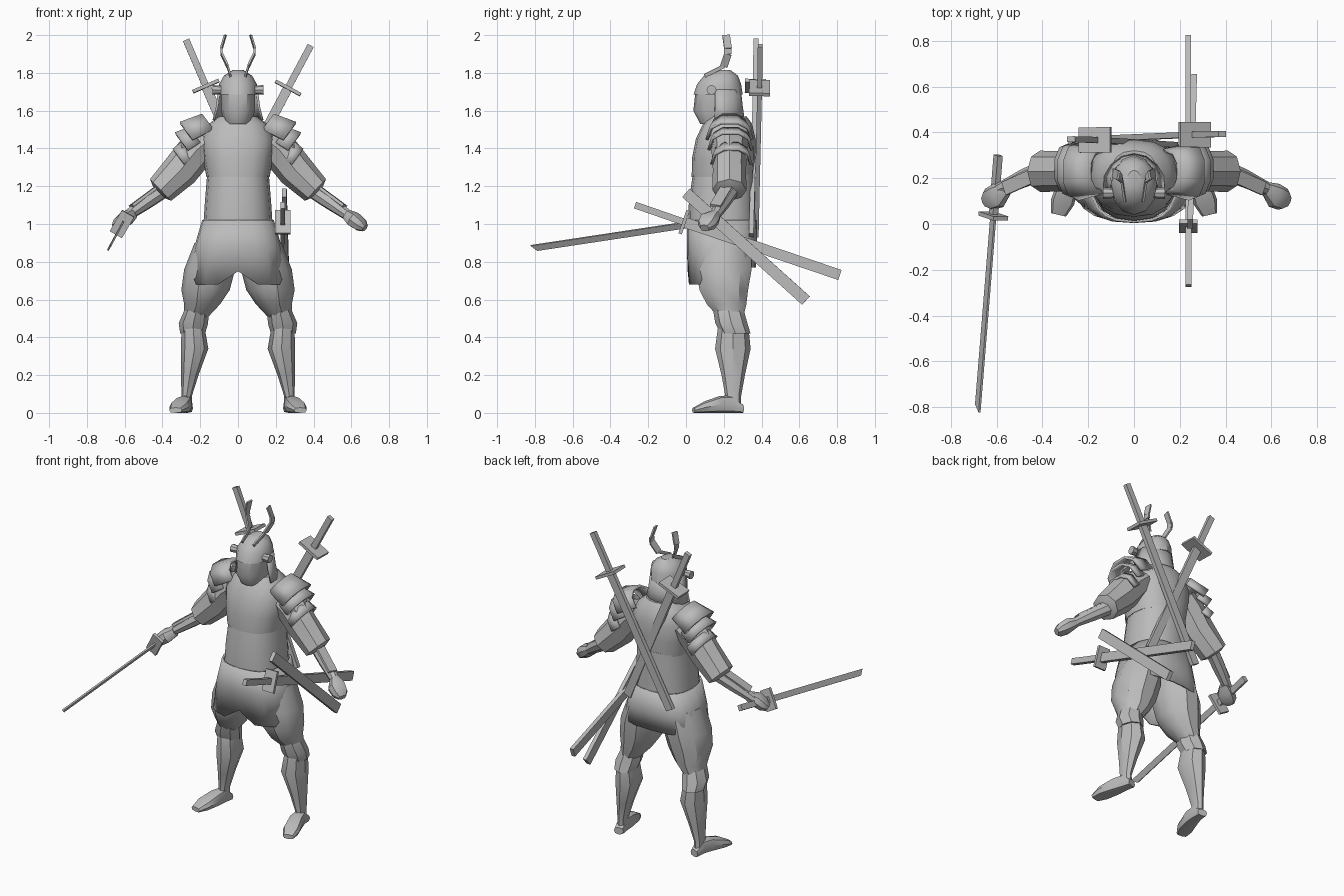
import bpy, bmesh
from math import cos, sin, pi, radians, copysign
from mathutils import Vector

old = bpy.data.objects.get("Cube")
if old:
    bpy.data.objects.remove(old, do_unlink=True)

GREY = (0.5, 0.5, 0.5, 1)
clay = bpy.data.materials.new("clay grey")
clay.use_nodes = True
clay.diffuse_color = GREY
clay.node_tree.nodes["Principled BSDF"].inputs["Base Color"].default_value = GREY
UP = Vector((0, 0, 1))


def finish(name, bm, s=1, thick=0, angle=35):
    for v in bm.verts:
        v.co.x *= s
    bmesh.ops.recalc_face_normals(bm, faces=bm.faces)
    me = bpy.data.meshes.new(name)
    bm.to_mesh(me)
    bm.free()
    me.materials.append(clay)
    for p in me.polygons:
        p.use_smooth = True
    me.set_sharp_from_angle(angle=radians(angle))
    ob = bpy.data.objects.new(name, me)
    bpy.context.collection.objects.link(ob)
    if thick:
        mod = ob.modifiers.new("thickness", "SOLIDIFY")
        mod.thickness = thick
        mod.offset = 0
    return ob


def loft(name, rings, axis=UP, sides=12, power=1.0, arc=None, s=1, thick=0, hem=None):
    """Skin rings of (x, y, z, radius across, radius up) set square to axis."""
    n = Vector(axis).normalized()
    if n.z > 0.99:
        u, w = Vector((1, 0, 0)), Vector((0, 1, 0))
    else:
        u = n.cross(UP).normalized()
        w = u.cross(n)
    a0, a1 = arc or (0, 360)
    count = sides + 1 if arc else sides
    bm = bmesh.new()
    loops = []
    for x, y, z, ru, rw in rings:
        loop = []
        for i in range(count):
            a = radians(a0 + (a1 - a0) * i / sides)
            c, d = cos(a), sin(a)
            p = Vector((x, y, z)) + u * ru * copysign(abs(c) ** power, c)
            loop.append(bm.verts.new(p + w * rw * copysign(abs(d) ** power, d)))
        loops.append(loop)
    if hem:
        for v in loops[-1]:
            v.co.z += hem(v.co)
    for lo, hi in zip(loops, loops[1:]):
        for i in range(count if not arc else sides):
            j = (i + 1) % count
            bm.faces.new((lo[i], lo[j], hi[j], hi[i]))
    if not arc and not thick:
        bm.faces.new(loops[0])
        bm.faces.new(loops[-1])
    return finish(name, bm, s, thick)


def bar(name, p0, p1, wide, thin, up, s=1, tip=0):
    """Box from p0 to p1, wide along up; tip slants the far end."""
    p0, p1 = Vector(p0), Vector(p1)
    n = (p1 - p0).normalized()
    side = n.cross(Vector(up)).normalized()
    top = side.cross(n)
    bm = bmesh.new()
    quads = []
    for p, cut in ((p0, 0), (p1, tip)):
        quads.append([bm.verts.new(p + top * a * wide / 2 + side * b * thin / 2 + n * cut * a / 2)
                      for a, b in ((1, 1), (1, -1), (-1, -1), (-1, 1))])
    bm.faces.new(quads[0])
    bm.faces.new(quads[1])
    for i in range(4):
        j = (i + 1) % 4
        bm.faces.new((quads[0][i], quads[0][j], quads[1][j], quads[1][i]))
    return finish(name, bm, s)


def sword(name, end, guard, tip, up, blade=(0.05, 0.025), plate=(0.14, 0.08), slant=0):
    end, guard, tip = Vector(end), Vector(guard), Vector(tip)
    step = (tip - guard).normalized() * 0.009
    bar(name + "_hilt", end, guard, 0.036, 0.026, up)
    bar(name + "_guard", guard - step, guard + step, *plate, up)
    bar(name + "_blade", guard, tip, *blade, up, tip=slant)


# Torso and skirt
loft("chest", [(0, .195, 1.25, .168, .165), (0, .2, 1.35, .185, .168), (0, .21, 1.45, .195, .158),
               (0, .22, 1.53, .155, .13), (0, .22, 1.57, .1, .1)], sides=16, power=.85)
loft("waist", [(0, .2, 1.27, .163, .163), (0, .19, 1.12, .175, .175), (0, .19, 1.0, .183, .178)],
     sides=16, power=.85)


def skirt_hem(p):
    if p.y < .12 and .1 < abs(p.x) < .24:
        return -.07
    return .02 if p.y > .3 else 0


loft("skirt", [(0, .19, 1.02, .184, .179), (0, .19, .88, .225, .18), (0, .19, .75, .255, .175)],
     sides=20, power=.75, thick=.012, hem=skirt_hem)

# Head, mask and helmet
loft("mask", [(0, .16, 1.53, .066, .085), (0, .162, 1.6, .09, .123), (0, .165, 1.7, .09, .115)],
     power=.9)
loft("helmet", [(0, .17, 1.685, .102, .13), (0, .175, 1.74, .1, .117), (0, .185, 1.785, .075, .09),
                (0, .19, 1.815, .03, .045)])
loft("neck_guard", [(0, .17, 1.71, .1, .115), (0, .17, 1.62, .112, .125), (0, .17, 1.55, .13, .135)],
     arc=(-8, 188), sides=8, thick=.012)

for side, s in (("left", 1), ("right", -1)):
    # Helmet fittings
    loft(side + "_helmet_knob", [(.09, .135, 1.71, .022, .022), (.135, .135, 1.71, .026, .026)],
         axis=(1, 0, 0), sides=8, s=s)
    horn = [(.04, .1, 1.785), (.055, .2, 1.835), (.087, .222, 1.9), (.088, .222, 1.93), (.067, .212, 2.0)]
    for k, (a, b) in enumerate(zip(horn, horn[1:])):
        bar(f"{side}_horn_{k}", a, b, .04 if k else .02, .01, (0, 1, -.5), s)

    # Layered shoulder plates
    plates = [((.13, .23, 1.5, .09, .1), (.24, .23, 1.445, .12, .115)),
              ((.2, .235, 1.43, .095, .1), (.265, .235, 1.39, .115, .115)),
              ((.24, .24, 1.35, .09, .1), (.285, .24, 1.315, .105, .1))]
    for k, rings in enumerate(plates):
        loft(f"{side}_shoulder_plate_{k}", rings, axis=(.8, 0, -.6), arc=(0, 180), sides=5,
             power=.8, s=s, thick=.016)

    # Arm and hand
    loft(side + "_sleeve", [(.16, .23, 1.44, .1, .08), (.22, .23, 1.39, .095, .1), (.3, .23, 1.29, .088, .098),
                            (.41, .23, 1.18, .09, .08), (.42, .23, 1.17, .045, .045)],
         axis=(.72, 0, -.7), sides=8, s=s)
    reach = (.18, -.08, -.13)
    loft(side + "_forearm", [(.4, .235, 1.175, .042, .042), (.48, .2, 1.12, .04, .04),
                             (.59, .15, 1.04, .028, .028)], axis=reach, sides=8, s=s)
    bar(side + "_bracer", (.43, .215, 1.195), (.565, .155, 1.095), .016, .06, (.5, 0, 1), s)
    hand = [(.575, .155, 1.05, .03, .03), (.612, .125, 1.025, .055, .042),
            (.65, .108, .995, .05, .036), (.672, .098, .978, .025, .02)]
    if s < 0:
        hand = [(x - .02, y, z + .005, a, b) for x, y, z, a, b in hand]
    loft(side + "_hand", hand, axis=reach, sides=8, power=.8, s=s)

    # Leg, knee guard and foot
    loft(side + "_thigh", [(.12, .2, .9, .11, .15), (.15, .2, .76, .135, .155), (.172, .2, .65, .128, .135),
                           (.19, .215, .575, .095, .11), (.225, .24, .5, .06, .065)], sides=10, s=s)
    loft(side + "_knee_guard", [(.215, .22, .565, .06, .08), (.236, .24, .475, .078, .085),
                                (.24, .262, .42, .066, .08)], sides=8, s=s)
    loft(side + "_shin", [(.238, .25, .46, .06, .08), (.23, .248, .34, .073, .094),
                          (.255, .25, .2, .046, .062), (.272, .25, .09, .028, .042),
                          (.272, .25, .04, .03, .042)], sides=8, s=s)
    loft(side + "_foot", [(.268, .3, .022, .03, .022), (.275, .24, .046, .035, .046), (.287, .18, .045, .045, .045),
                          (.312, .095, .03, .052, .03), (.33, .04, .014, .034, .014)],
         axis=(.06, -.26, 0), sides=8, power=.7, s=s)

# Crossed swords on the back
sword("back_sword_inner", (-.275, .37, 1.975), (-.17, .367, 1.73), (.17, .345, .94), (1, 0, 0),
      plate=(.15, .11))
sword("back_sword_outer", (.385, .393, 1.945), (.265, .39, 1.72), (-.15, .372, .94), (1, 0, 0),
      plate=(.15, .11))

# Sheathed sword and empty scabbard at the left hip
sword("hip_sword", (.237, -.27, 1.1), (.237, -.01, 1.01), (.237, .815, .73), UP, blade=(.056, .025),
      plate=(.13, .08))
bar("empty_scabbard", (.245, .0, 1.165), (.262, .635, .595), .06, .025, UP)

# Drawn sword in the right hand
sword("drawn_sword", (-.593, .3, 1.043), (-.614, .035, 1.0), (-.682, -.805, .873), (.5, 0, .86),
      blade=(.036, .01), plate=(.13, .075), slant=.03)
